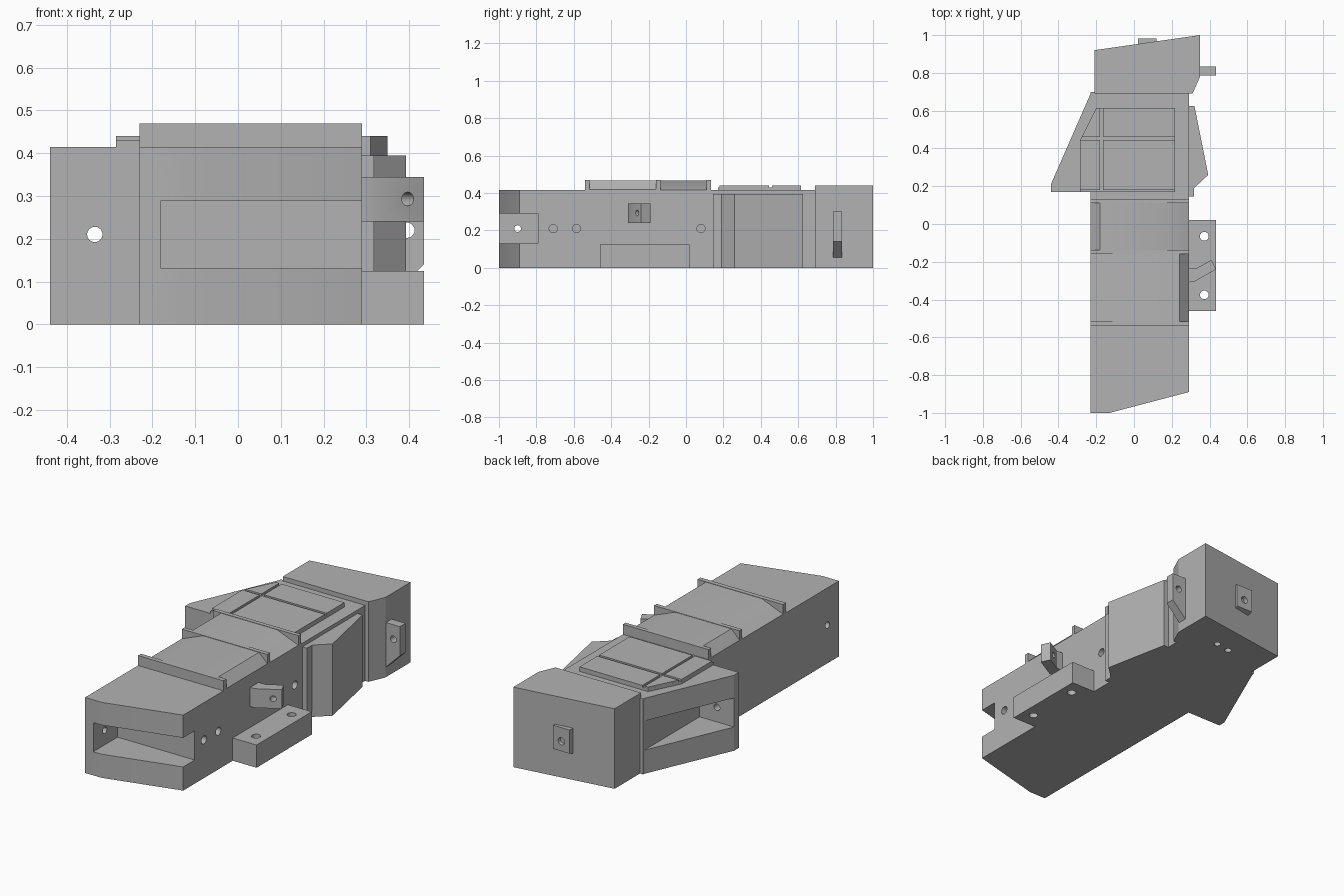
import bpy, bmesh
from mathutils import Vector

cube = bpy.data.objects.get("Cube")
if cube:
    bpy.data.objects.remove(cube, do_unlink=True)

grey = bpy.data.materials.new("plain_grey")
grey.use_nodes = True
colour = (0.45, 0.45, 0.45, 1)
grey.diffuse_color = colour
grey.node_tree.nodes["Principled BSDF"].inputs["Base Color"].default_value = colour


def finish(name, bm):
    bmesh.ops.recalc_face_normals(bm, faces=bm.faces)
    mesh = bpy.data.meshes.new(name)
    bm.to_mesh(mesh)
    bm.free()
    mesh.materials.append(grey)
    ob = bpy.data.objects.new(name, mesh)
    bpy.context.collection.objects.link(ob)
    return ob


def prism(name, points, lo, hi, axis="z"):
    """Extrude an outline: (x, y) along z, or (x, z) along y."""
    bm = bmesh.new()
    place = (lambda p: (p[0], p[1], lo)) if axis == "z" else (lambda p: (p[0], lo, p[1]))
    step = (0, 0, hi - lo) if axis == "z" else (0, hi - lo, 0)
    face = bm.faces.new([bm.verts.new(place(p)) for p in points])
    new = bmesh.ops.extrude_face_region(bm, geom=[face])["geom"]
    bmesh.ops.translate(bm, vec=step, verts=[v for v in new if isinstance(v, bmesh.types.BMVert)])
    return finish(name, bm)


def box(name, x, y, z):
    return prism(name, [(x[0], y[0]), (x[1], y[0]), (x[1], y[1]), (x[0], y[1])], *z)


def drill(centre, direction, length, radius=0.02):
    bm = bmesh.new()
    bmesh.ops.create_cone(bm, cap_ends=True, segments=24, radius1=radius, radius2=radius, depth=length)
    ob = finish("drill", bm)
    ob.rotation_euler = Vector(direction).to_track_quat("Z", "Y").to_euler()
    ob.location = centre
    return ob


def cut(ob, *cutters):
    for c in cutters:
        c.hide_render = True
        m = ob.modifiers.new("cut", "BOOLEAN")
        m.operation, m.solver, m.object = "DIFFERENCE", "EXACT", c
    bpy.context.view_layer.update()
    bpy.context.view_layer.objects.active = ob
    for m in list(ob.modifiers):
        bpy.ops.object.modifier_apply(modifier=m.name)
    for c in cutters:
        bpy.data.objects.remove(c, do_unlink=True)


X, Y, Z = (1, 0, 0), (0, 1, 0), (0, 0, 1)
LEFT, RIGHT, TOP = -0.23, 0.29, 0.415

# Main body with the open slot at its front corner and holes along its side
body = prism("main_body", [(LEFT, -1), (-0.13, -1), (RIGHT, -0.89), (RIGHT, 0.7), (LEFT, 0.7)], 0, TOP)
cut(body,
    box("slot", (-0.18, 0.5), (-1.2, -0.79), (0.13, 0.29)),
    drill((-0.2, -0.9, 0.21), X, 0.2, 0.018),
    *[drill((RIGHT, y, 0.21), X, 0.16, 0.022) for y in (-0.71, -0.585, 0.08)])

# Rear block
rear = prism("rear_block", [(-0.21, 0.69), (0.31, 0.69), (0.35, 0.78), (0.35, 1), (-0.21, 0.92)], 0, 0.44)
cut(rear, *[drill((x, y, 0), Z, 0.16, 0.018) for x, y in ((0.115, 0.815), (0.03, 0.8))])

# Rear mounting lug with sloping underside
lug = box("rear_lug", (0.02, 0.12), (0.9, 0.982), (0.13, 0.285))
for v in lug.data.vertices:
    if v.co.y > 0.95 and v.co.z < 0.2:
        v.co.z += 0.025
cut(lug, drill((0.07, 0.98, 0.21), Y, 0.06))

# Side mounting lug with sloping underside
lug = prism("side_lug", [(0.34, 0.045), (0.435, 0.14), (0.435, 0.3), (0.34, 0.3)], 0.785, 0.835, "y")
cut(lug, drill((0.395, 0.81, 0.22), Y, 0.2, 0.018))

# Hollow wing
wing = prism("hollow_wing", [(LEFT, 0.69), (-0.44, 0.21), (-0.44, 0.17), (LEFT, 0.17)], 0, TOP)
cut(wing,
    box("wing_slot", (-0.6, -0.2), (0.21, 0.9), (0.13, 0.29)),
    drill((-0.335, 0.19, 0.21), Y, 0.2, 0.018))

# Solid wing
prism("solid_wing", [(0.28, 0.145), (0.318, 0.145), (0.318, 0.19), (0.393, 0.26), (0.32, 0.625), (0.28, 0.625)],
      0, 0.395)

# Deck plate and its four raised panels
prism("deck_plate", [(-0.285, 0.17), (0.217, 0.17), (0.217, 0.615), (-0.2, 0.615), (-0.285, 0.445)], 0.41, 0.43)
box("deck_panel_a", (-0.165, 0.217), (0.18, 0.445), (0.425, 0.44))
box("deck_panel_b", (-0.165, 0.217), (0.46, 0.615), (0.425, 0.44))
box("deck_panel_c", (-0.285, -0.18), (0.18, 0.445), (0.425, 0.44))
prism("deck_panel_d", [(-0.18, 0.46), (-0.18, 0.615), (-0.2, 0.615), (-0.277, 0.46)], 0.425, 0.44)

# Cross rails and the two opposed hoods between them
for i, (a, b) in enumerate([(-0.54, -0.515), (-0.16, -0.137), (0.11, 0.133)]):
    box(f"cross_rail_{i + 1}", (LEFT, RIGHT), (a, b), (0.4, 0.47))
hood = [(LEFT, 0.4), (LEFT, 0.417), (-0.1, 0.468), (0.24, 0.468), (RIGHT, 0.418), (RIGHT, 0.4)]
prism("front_hood", hood, -0.52, -0.155, "y")
prism("rear_hood", [(LEFT + RIGHT - x, z) for x, z in hood], -0.14, 0.115, "y")

# Side rail block
block = box("side_block", (0.28, 0.435), (-0.46, 0.02), (0, 0.125))
cut(block, *[drill((0.372, y, 0.06), Z, 0.3, 0.023) for y in (-0.065, -0.375)])

# Angled bracket
bracket = prism("angled_bracket", [(0.28, -0.31), (0.32, -0.305), (0.435, -0.24), (0.41, -0.19), (0.33, -0.235),
                                   (0.28, -0.235)], 0.24, 0.345)
cut(bracket, drill((0.385, -0.24, 0.293), (0.49, -0.87, 0), 0.2, 0.016))

# Smooth the bores while keeping every edge crisp
for ob in bpy.context.collection.objects:
    if ob.type == "MESH" and grey.name in ob.data.materials:
        bpy.ops.object.select_all(action="DESELECT")
        ob.select_set(True)
        bpy.context.view_layer.objects.active = ob
        bpy.ops.object.shade_smooth_by_angle(angle=0.4)
